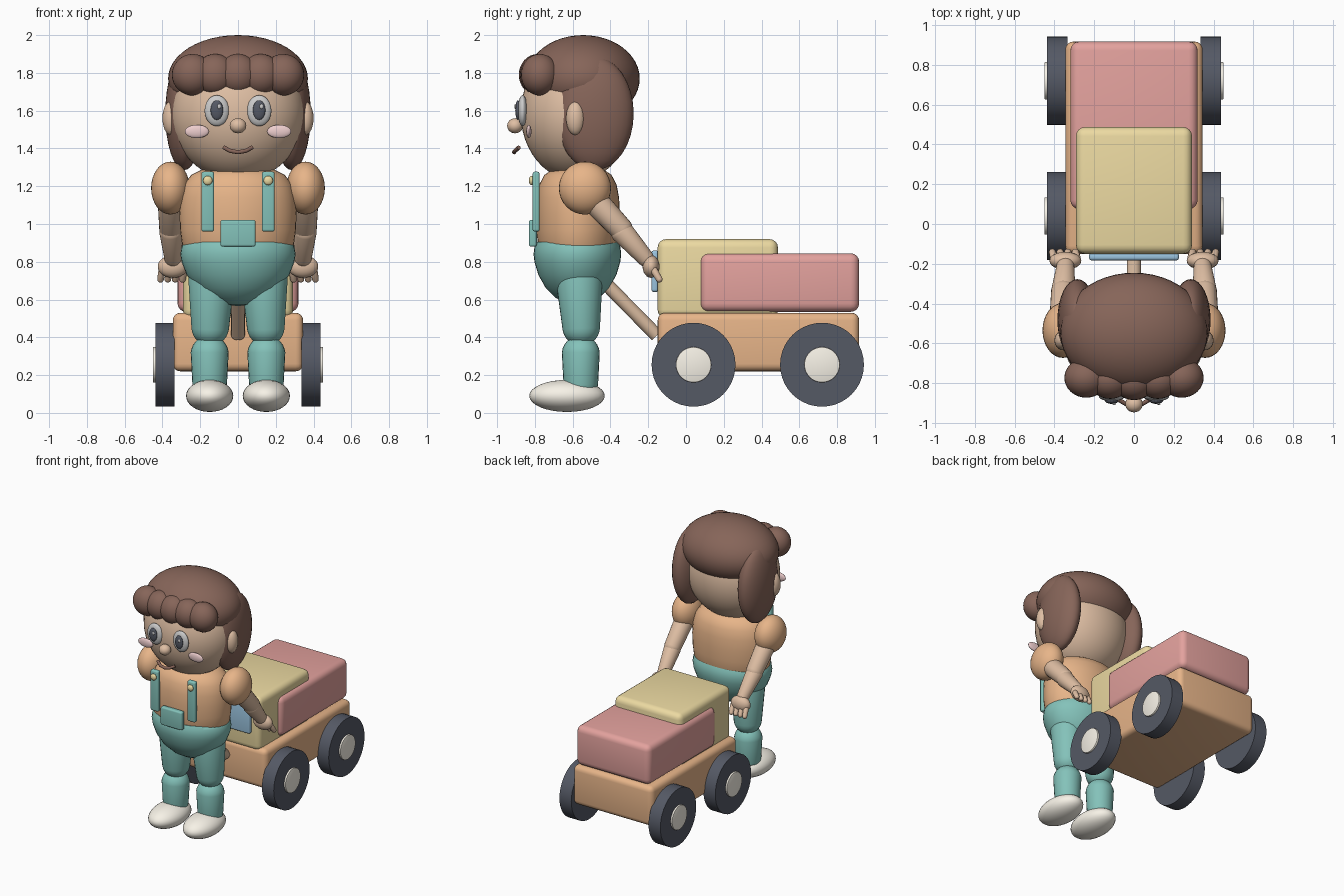
import bpy, bmesh, math
from mathutils import Vector, Matrix

if "Cube" in bpy.data.objects:
    bpy.data.objects.remove(bpy.data.objects["Cube"])

COLORS = {
    "skin": (.74, .52, .37), "hair": (.24, .13, .10), "orange": (.80, .46, .25),
    "teal": (.23, .54, .49), "red": (.77, .36, .34), "yellow": (.84, .70, .36),
    "dark": (.09, .10, .13), "cream": (.93, .89, .80), "blue": (.33, .56, .75),
    "pink": (.86, .62, .62), "white": (.95, .95, .93), "wood": (.66, .47, .33)}
MATS = {}
for key, c in COLORS.items():
    MATS[key] = bpy.data.materials.new(key)
    MATS[key].diffuse_color = (*c, 1)


def finish(bm, name, color, angle=40):
    bmesh.ops.recalc_face_normals(bm, faces=bm.faces[:])
    me = bpy.data.meshes.new(name)
    bm.to_mesh(me)
    bm.free()
    me.materials.append(MATS[color])
    ob = bpy.data.objects.new(name, me)
    bpy.context.collection.objects.link(ob)
    bpy.context.view_layer.objects.active = ob
    ob.select_set(True)
    bpy.ops.object.shade_smooth_by_angle(angle=math.radians(angle))
    ob.select_set(False)
    return ob


def ball(name, color, c, r, seg=32):
    bm = bmesh.new()
    bmesh.ops.create_uvsphere(bm, u_segments=seg, v_segments=seg // 2, radius=1,
                              matrix=Matrix.Translation(c) @ Matrix.Diagonal((*r, 1)))
    return finish(bm, name, color)


def limb(name, color, p, q, r1, r2, seg=24):
    """Tapered capsule from p to q."""
    p, q = Vector(p), Vector(q)
    bm = bmesh.new()
    bmesh.ops.create_uvsphere(bm, u_segments=seg, v_segments=15, radius=1)
    rot = (q - p).to_track_quat('Z', 'Y')
    for v in bm.verts:
        end, r = (q, r2) if v.co.z > 0 else (p, r1)
        v.co = end + rot @ (v.co * r)
    return finish(bm, name, color)


def rod(name, color, p, q, r, seg=32, bevel=0):
    p, q = Vector(p), Vector(q)
    m = Matrix.Translation((p + q) / 2) @ (q - p).to_track_quat('Z', 'Y').to_matrix().to_4x4()
    bm = bmesh.new()
    bmesh.ops.create_cone(bm, cap_ends=True, segments=seg, radius1=r, radius2=r,
                          depth=(q - p).length, matrix=m)
    if bevel:
        rims = [e for e in bm.edges if e.calc_face_angle(0) > 1]
        bmesh.ops.bevel(bm, geom=rims, offset=bevel, segments=2, affect='EDGES', profile=.5)
    return finish(bm, name, color)


def box(name, color, lo, hi, bevel):
    lo, hi = Vector(lo), Vector(hi)
    bm = bmesh.new()
    bmesh.ops.create_cube(bm, size=1, matrix=Matrix.Translation((lo + hi) / 2)
                          @ Matrix.Diagonal((*(hi - lo), 1)))
    bmesh.ops.bevel(bm, geom=bm.edges[:], offset=bevel, segments=4, affect='EDGES', profile=.5)
    return finish(bm, name, color)


def lathe(name, color, profile, c, sx, sy, seg=40):
    bm = bmesh.new()
    vs = [bm.verts.new((r, 0, z)) for r, z in profile]
    es = [bm.edges.new(e) for e in zip(vs, vs[1:])]
    bmesh.ops.spin(bm, geom=vs + es, cent=(0, 0, 0), axis=(0, 0, 1),
                   angle=2 * math.pi, steps=seg, use_duplicate=False)
    bmesh.ops.remove_doubles(bm, verts=bm.verts[:], dist=1e-4)
    for v in bm.verts:
        v.co = Vector((v.co.x * sx + c[0], v.co.y * sy + c[1], v.co.z + c[2]))
    return finish(bm, name, color, 60)


# torso and hips
lathe("torso", "orange", [(0, .80), (.85, .82), (.95, .88), (.99, .97), (1, 1.06), (.98, 1.14),
      (.92, 1.21), (.80, 1.26), (.6, 1.29), (0, 1.30)], (0, -.572, 0), .31, .222)
lathe("hips", "teal", [(0, .565), (.25, .575), (.5, .61), (.72, .66), (.89, .73), (.98, .80),
      (1, .84), (.98, .88), (.93, .905), (0, .91)], (0, -.575, 0), .305, .232)

# head and hair
ball("head", "skin", (0, -.58, 1.585), (.355, .295, .355), 48)
ball("hair_cap", "hair", (0, -.545, 1.77), (.37, .30, .23), 48)
for i in range(-2, 3):
    ball("fringe_curl", "hair", (.12 * i, -.785 + .006 * abs(i), 1.79), (.11, .1, .11))
ball("nose", "skin", (0, -.905, 1.52), (.044, .042, .04), 24)

# mouth
cu = bpy.data.curves.new("mouth", 'CURVE')
cu.dimensions = '3D'
cu.bevel_depth = .011
cu.use_fill_caps = True
sp = cu.splines.new('POLY')
pts = [(-.075, -.885, 1.405), (-.04, -.905, 1.387), (0, -.91, 1.38),
       (.04, -.905, 1.387), (.075, -.885, 1.405)]
sp.points.add(len(pts) - 1)
for pt, co in zip(sp.points, pts):
    pt.co = (*co, 1)
cu.materials.append(MATS["hair"])
bpy.context.collection.objects.link(bpy.data.objects.new("mouth", cu))

for s in (-1, 1):
    # face details
    ball("side_hair", "hair", (s * .285, -.483, 1.585), (.1, .206, .3))
    ball("ear", "skin", (s * .355, -.585, 1.56), (.045, .05, .09), 24)
    ball("eye", "white", (s * .112, -.865, 1.60), (.065, .026, .082), 24)
    ball("pupil", "dark", (s * .112, -.89, 1.603), (.033, .014, .052), 24)
    ball("eye_glint", "white", (s * .112 + .012, -.904, 1.622), (.01, .005, .013), 12)
    ball("cheek", "pink", (s * .218, -.832, 1.49), (.064, .014, .035), 24)

    # overall straps
    box("strap", "teal", (s * .16 - .034, -.812, .96), (s * .16 + .034, -.775, 1.277), .012)
    ball("strap_button", "yellow", (s * .16, -.818, 1.23), (.025, .014, .025), 16)

    # arms and hands
    ball("sleeve", "orange", (s * .358, -.535, 1.19), (.102, .138, .14))
    limb("upper_arm", "skin", (s * .355, -.50, 1.14), (s * .355, -.345, .975), .072, .062)
    limb("forearm", "skin", (s * .355, -.335, .955), (s * .345, -.215, .82), .062, .045)
    ball("hand", "skin", (s * .345, -.185, .775), (.08, .045, .06), 24)
    for k in range(4):
        x = s * .345 + (k - 1.5) * .038
        limb("finger", "skin", (x, -.17, .755), (x * 1.02, -.142, .708), .02, .018, 12)

    # legs and shoes
    limb("thigh", "teal", (s * .14, -.565, .70), (s * .147, -.555, .455), .125, .1)
    limb("shin", "teal", (s * .15, -.557, .31), (s * .15, -.557, .16), .101, .092)
    ball("shoe", "cream", (s * .15, -.63, .09), (.125, .2, .085))

    # wheels
    for y in (.04, .72):
        rod("wheel", "dark", (s * .335, y, .255), (s * .437, y, .255), .222, 40)
        rod("hub", "cream", (s * .40, y, .255), (s * .45, y, .255), .094, 32, .004)

box("pocket", "teal", (-.093, -.832, .88), (.093, -.79, 1.022), .012)

# wagon with its load
box("wagon_base", "orange", (-.345, -.15, .22), (.345, .917, .53), .04)
box("yellow_crate", "yellow", (-.292, -.15, .50), (.292, .487, .92), .045)
box("red_crate", "red", (-.32, .075, .535), (.32, .917, .845), .045)
box("front_plate", "blue", (-.226, -.183, .64), (.226, -.145, .86), .014)
rod("pull_handle", "wood", (0, -.155, .41), (0, -.43, .69), .036, 20)

for m in bpy.data.materials:
    if m.users and not m.is_grease_pencil:
        m.use_nodes = True
        m.node_tree.nodes["Principled BSDF"].inputs["Base Color"].default_value = m.diffuse_color
